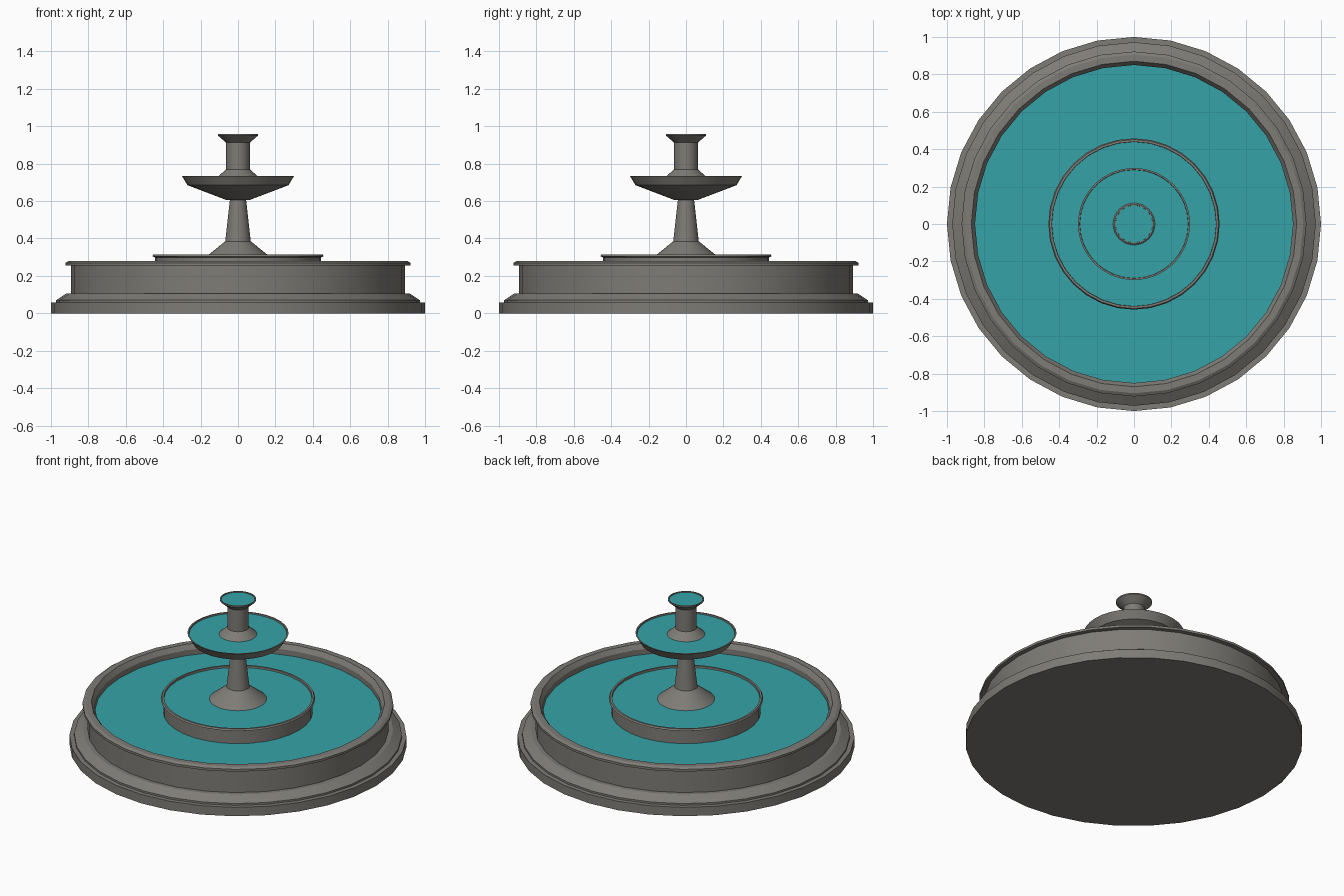
import bpy, bmesh, math

if "Cube" in bpy.data.objects:
    bpy.data.objects.remove(bpy.data.objects["Cube"])

SIDES = 32


def material(name, rgb):
    m = bpy.data.materials.new(name)
    m.diffuse_color = (*rgb, 1.0)
    m.use_nodes = True
    m.node_tree.nodes["Principled BSDF"].inputs["Base Color"].default_value = m.diffuse_color
    return m


STONE = material("grey_stone", (0.21, 0.20, 0.18))
WATER = material("teal_water", (0.036, 0.37, 0.39))


def lathe(name, profile, mat):
    """Spin an (r, z) profile, ordered bottom-outside-top, about the z axis."""
    bm = bmesh.new()
    rings = []
    for r, z in profile:
        if r == 0:
            rings.append([bm.verts.new((0, 0, z))] * SIDES)
        else:
            rings.append([bm.verts.new((r * math.cos(2 * math.pi * i / SIDES),
                                        r * math.sin(2 * math.pi * i / SIDES), z))
                          for i in range(SIDES)])
    for a, b in zip(rings, rings[1:]):
        for i in range(SIDES):
            j = (i + 1) % SIDES
            bm.faces.new(list(dict.fromkeys((a[i], a[j], b[j], b[i]))))
    mesh = bpy.data.meshes.new(name)
    bm.to_mesh(mesh)
    bm.free()
    mesh.materials.append(mat)
    ob = bpy.data.objects.new(name, mesh)
    bpy.context.collection.objects.link(ob)
    bpy.ops.object.select_all(action='DESELECT')
    ob.select_set(True)
    bpy.context.view_layer.objects.active = ob
    bpy.ops.object.shade_smooth_by_angle(angle=math.radians(30))
    return ob


def water(name, outer, z, inner=0):
    lathe(name, [(outer, z), (inner, z)], WATER)


# Large ground basin with stepped plinth and overhanging rim
lathe("main_basin", [(0, 0), (1, 0), (1, 0.058), (0.972, 0.058), (0.972, 0.07),
                     (0.92, 0.105), (0.893, 0.105), (0.893, 0.255), (0.922, 0.255),
                     (0.922, 0.27), (0.905, 0.28), (0.87, 0.28), (0.85, 0.25),
                     (0.85, 0.20)], STONE)
water("main_water", 0.85, 0.215, 0.44)

# Low raised inner pool
lathe("inner_pool", [(0.443, 0.20), (0.443, 0.298), (0.458, 0.305), (0.452, 0.315),
                     (0.44, 0.315), (0.438, 0.295)], STONE)
water("inner_pool_water", 0.44, 0.303, 0.15)

# Pedestal carrying the upper bowl
lathe("pedestal", [(0.18, 0.295), (0.068, 0.385), (0.043, 0.61)], STONE)
lathe("upper_bowl", [(0, 0.605), (0.06, 0.605), (0.27, 0.685), (0.30, 0.735),
                     (0.291, 0.735), (0.287, 0.715)], STONE)
water("upper_bowl_water", 0.29, 0.727, 0.06)

# Spout with flared foot and mouth
lathe("spout", [(0.118, 0.722), (0.063, 0.77), (0.063, 0.912), (0.107, 0.95),
                (0.107, 0.958), (0.1, 0.958), (0.098, 0.945)], STONE)
water("spout_water", 0.1, 0.953)
